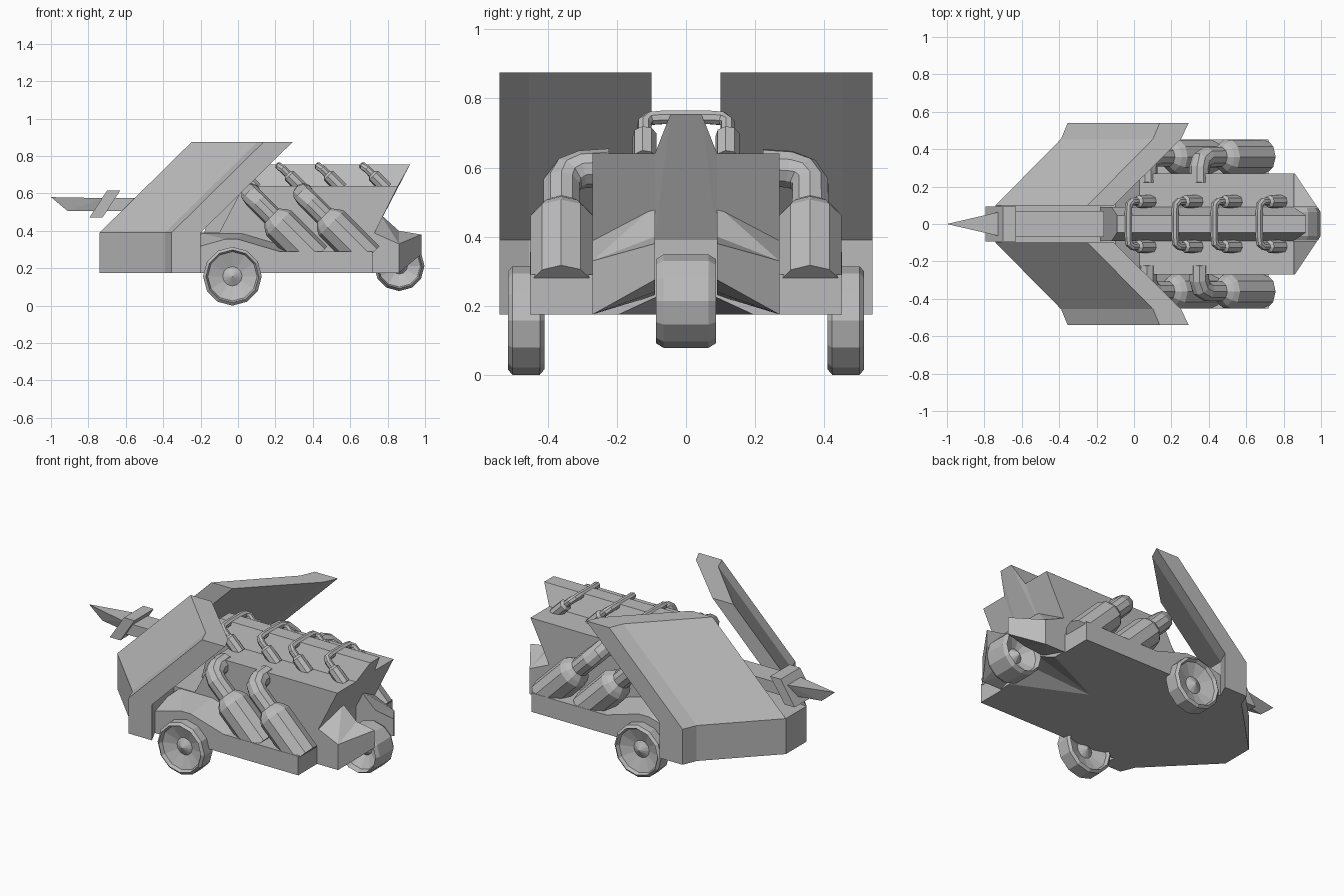
import bpy, bmesh, math
from mathutils import Vector

if "Cube" in bpy.data.objects:
    bpy.data.objects.remove(bpy.data.objects["Cube"])

grey = bpy.data.materials.new("plain_grey")
grey.use_nodes = True
COLOUR = (0.5, 0.5, 0.5, 1)
grey.diffuse_color = COLOUR
grey.node_tree.nodes["Principled BSDF"].inputs["Base Color"].default_value = COLOUR


def finish(name, bm):
    bmesh.ops.recalc_face_normals(bm, faces=bm.faces)
    mesh = bpy.data.meshes.new(name)
    bm.to_mesh(mesh)
    bm.free()
    mesh.materials.append(grey)
    obj = bpy.data.objects.new(name, mesh)
    bpy.context.collection.objects.link(obj)
    return obj


def loft(name, rings, closed=False):
    """Skin a list of rings; caps the ends unless closed."""
    bm = bmesh.new()
    vs = [[bm.verts.new(p) for p in ring] for ring in rings]
    n = len(vs[0])
    for a, b in zip(vs, vs[1:] + vs[:1] if closed else vs[1:]):
        for i in range(n):
            j = (i + 1) % n
            bm.faces.new((a[i], a[j], b[j], b[i]))
    if not closed:
        bm.faces.new(vs[0])
        bm.faces.new(vs[-1])
    return finish(name, bm)


def hull(name, points):
    bm = bmesh.new()
    for p in points:
        bm.verts.new(p)
    res = bmesh.ops.convex_hull(bm, input=bm.verts)
    loose = {g for g in res["geom_interior"] + res["geom_unused"]
             if isinstance(g, bmesh.types.BMVert)}
    bmesh.ops.delete(bm, geom=list(loose), context='VERTS')
    bmesh.ops.dissolve_limit(bm, angle_limit=0.01, verts=bm.verts, edges=bm.edges)
    return finish(name, bm)


def both(points):
    return [(x, s * y, z) for x, y, z in points for s in (1, -1)]


def side_block(name, profile, y):
    return loft(name, [[(x, s * y, z) for x, z in profile] for s in (-1, 1)])


def tube(name, path, radii, sides=10):
    """Round section swept along a path with a radius at every point."""
    pts = [Vector(p) for p in path]
    rings = []
    side = None
    for i, p in enumerate(pts):
        d = (pts[min(i + 1, len(pts) - 1)] - pts[max(i - 1, 0)]).normalized()
        side = d.orthogonal() if side is None else side - d * side.dot(d)
        side.normalize()
        up = d.cross(side)
        rings.append([p + radii[i] * (math.cos(a) * side + math.sin(a) * up)
                      for a in (math.tau * k / sides for k in range(sides))])
    return loft(name, rings)


def wheel(name, x, y, z, r, half, sides=12):
    """Bevelled tyre with dished faces and pointed hubs."""
    face = [(0.004, 0.6), (0.33, 0.1), (0.84, 0.6), (0.9, 1), (1, 0.75)]
    profile = face + [(a, -b) for a, b in reversed(face)]
    return loft(name, [[(x + r * a * math.sin(t), y + half * b, z + r * a * math.cos(t))
                        for t in (math.tau * k / sides for k in range(sides))]
                       for a, b in profile])


# Hull core, ridge and low platform
side_block("hull_core", [(-0.24, 0.175), (-0.24, 0.39), (-0.1, 0.39), (0.03, 0.64),
                         (0.855, 0.64), (0.73, 0.39), (0.73, 0.175)], 0.27)
hull("top_ridge", both([(-0.18, 0.09, 0.39), (-0.12, 0.09, 0.64), (-0.09, 0.045, 0.755),
                        (0.92, 0.045, 0.755), (0.855, 0.09, 0.64), (0.73, 0.09, 0.39)]))
platform = side_block("platform", [(-0.3, 0.175), (-0.3, 0.29), (0.72, 0.29),
                                   (0.72, 0.175)], 0.452)

# Solid nose base between the armour walls
edge = [(-0.74, 0.1), (-0.39, 0.455), (-0.355, 0.54), (-0.2, 0.54), (-0.24, 0.455)]
outline = edge + [(x, -y) for x, y in reversed(edge)]
loft("nose_base", [[(x, y, z) for x, y in outline] for z in (0.175, 0.39)])

# Paired armour, wheel arches, forks, exhausts and wheels
strip = edge + [(-0.6, 0.1)]
for s, label in ((1, "left"), (-1, "right")):
    loft(f"{label}_armour", [[(x + shift, s * y, z) for x, y in strip]
                             for z, shift in ((0.39, 0), (0.875, 0.492))])
    hull(f"{label}_wheel_arch", [(x, s * y, z) for x, y, z in (
        (-0.3, 0.452, 0.2), (-0.3, 0.452, 0.29), (-0.2, 0.452, 0.31),
        (-0.07, 0.452, 0.355), (0.0, 0.452, 0.355), (0.22, 0.452, 0.29),
        (0.22, 0.452, 0.2), (-0.2, 0.25, 0.39), (0.02, 0.25, 0.39),
        (0.36, 0.25, 0.29), (0.36, 0.25, 0.2), (-0.3, 0.25, 0.2))])
    wheel(f"{label}_wheel", -0.03, s * 0.463, 0.157, 0.157, 0.053)

    inner = [(0.86, 0.09, 0.4), (0.86, 0.27, 0.33), (0.86, 0.27, 0.175), (0.86, 0.09, 0.24)]
    hull(f"{label}_fork_root", [(x, s * y, z) for x, y, z in inner + [
        (0.76, 0.09, 0.49), (0.725, 0.27, 0.39), (0.7, 0.27, 0.175),
        (0.7, 0.09, 0.23), (0.7, 0.09, 0.4)]])
    hull(f"{label}_fork_tip", [(x, s * y, z) for x, y, z in inner + [
        (0.98, 0.09, 0.38), (0.98, 0.09, 0.275)]])

    for n, dx in enumerate((0, 0.28), 1):
        path = [(0.41, 0.36, 0.25), (0.22, 0.36, 0.44), (0.2, 0.36, 0.46), (0.18, 0.36, 0.48),
                (0.11, 0.36, 0.55), (0.08, 0.34, 0.58), (0.07, 0.3, 0.595), (0.07, 0.22, 0.6)]
        tube(f"{label}_exhaust_{n}", [(x + dx, s * y, z) for x, y, z in path],
             [0.095, 0.095, 0.08, 0.055, 0.055, 0.055, 0.055, 0.055])

# Rear wheel and its wedge-shaped recess
wheel("rear_wheel", 0.862, 0, 0.213, 0.135, 0.087)
cutter = hull("recess_cutter", both([(0.87, 0.27, 0.17), (0.99, 0.088, 0.28),
                                     (0.99, 0.088, 0.16)]) + [(0.3, 0, 0.172), (0.3, 0, 0.16)])
cutter.hide_render = True
cutter.hide_viewport = True
for obj in (platform, bpy.data.objects["hull_core"]):
    cut = obj.modifiers.new("recess", 'BOOLEAN')
    cut.operation = 'DIFFERENCE'
    cut.solver = 'EXACT'
    cut.object = cutter

# Small pipes looping over the ridge
for n, c in enumerate((0.05, 0.3, 0.51, 0.75), 1):
    for s, label in ((1, "left"), (-1, "right")):
        tube(f"{label}_pipe_socket_{n}", [(c + 0.045, s * 0.12, 0.625), (c - 0.025, s * 0.12, 0.695),
                                          (c - 0.035, s * 0.12, 0.705)], [0.035, 0.035, 0.02], 8)
    half = [(c - 0.02, 0.12, 0.69), (c - 0.06, 0.12, 0.73),
            (c - 0.077, 0.105, 0.742), (c - 0.08, 0.07, 0.745)]
    loop = half + [(x, -y, z) for x, y, z in reversed(half)]
    tube(f"ridge_pipe_{n}", loop, [0.021] * len(loop), 8)

# Front spear: shaft, slanted guard and blade
side_block("spear_shaft", [(-0.72, 0.505), (-0.72, 0.575), (-0.16, 0.575), (-0.16, 0.505)], 0.07)
side_block("spear_guard", [(-0.795, 0.47), (-0.7, 0.615), (-0.63, 0.615), (-0.725, 0.47)], 0.093)
hull("spear_blade", [(-1, 0, 0.58), (-0.91, 0, 0.505)]
     + both([(-0.72, 0.065, 0.575), (-0.72, 0.04, 0.505)]))
